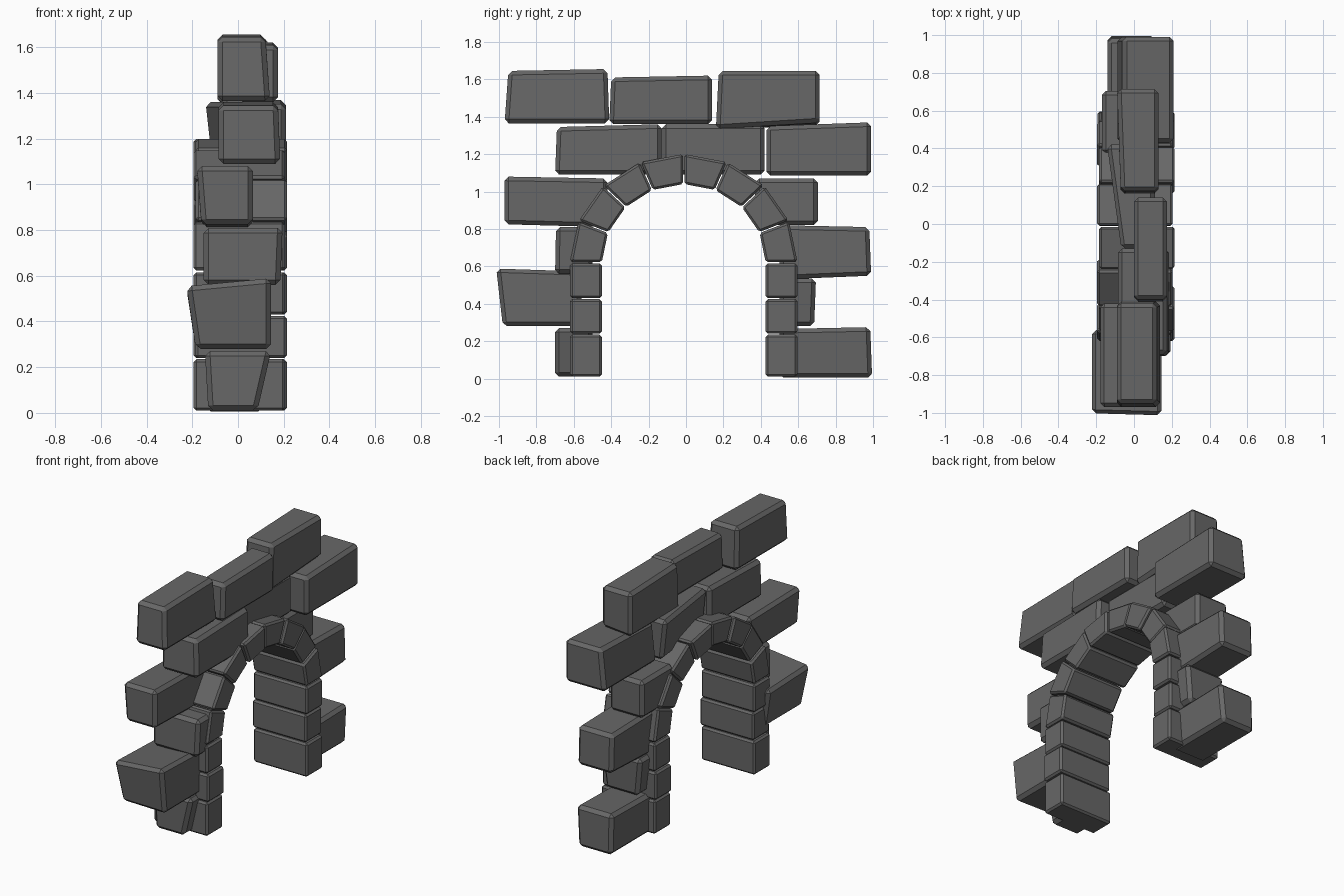
import bpy
import bmesh
from math import cos, sin, pi
from mathutils import Vector

cube = bpy.data.objects.get("Cube")
if cube:
    bpy.data.objects.remove(cube)

# One stone colour for everything
stone = bpy.data.materials.new("dark_grey_stone")
stone.use_nodes = True
colour = (0.135, 0.135, 0.135, 1)
stone.diffuse_color = colour
shader = stone.node_tree.nodes["Principled BSDF"]
shader.inputs["Base Color"].default_value = colour
shader.inputs["Roughness"].default_value = 0.9


def chiselled_block(name, corners, bevel):
    """Eight corners become a solid block with chamfered edges."""
    bm = bmesh.new()
    for corner in corners:
        bm.verts.new(corner)
    bmesh.ops.convex_hull(bm, input=bm.verts)
    bmesh.ops.dissolve_limit(bm, angle_limit=0.12, verts=bm.verts, edges=bm.edges)
    bmesh.ops.bevel(bm, geom=bm.edges[:], offset=bevel, segments=1,
                    affect='EDGES', clamp_overlap=True)
    bmesh.ops.recalc_face_normals(bm, faces=bm.faces)
    mesh = bpy.data.meshes.new(name)
    bm.to_mesh(mesh)
    bm.free()
    mesh.materials.append(stone)
    obj = bpy.data.objects.new(name, mesh)
    bpy.context.collection.objects.link(obj)
    return obj


def brick(name, x, y, z, shifts=None, bevel=0.022):
    """A wall brick; shifts moves the corners matching words such as 'front top'."""
    corners = []
    for side, px in zip(("right", "left"), x):
        for end, py in zip(("front", "back"), y):
            for level, pz in zip(("low", "top"), z):
                point = Vector((px, py, pz))
                for words, offset in (shifts or {}).items():
                    if set(words.split()) <= {side, end, level}:
                        point += Vector(offset)
                corners.append(point)
    chiselled_block(name, corners, bevel)


# Arch ring and its two pillars
MIDDLE, SPRING = -0.012, 0.62
OUTER, INNER = (0.608, 0.58), (0.438, 0.42)
DEPTH = (-0.19, 0.21)
STONES = 8


def ring_point(radii, angle):
    return MIDDLE + radii[0] * cos(angle), SPRING + radii[1] * sin(angle)


gap = 0.006
for i in range(STONES):
    start, end = pi * i / STONES + gap, pi * (i + 1) / STONES - gap
    section = [ring_point(r, a) for r in (OUTER, INNER) for a in (start, end)]
    wobble = 0.005 * (-1) ** i
    chiselled_block(f"arch_stone_{i + 1}",
                    [(x + wobble, y, z) for x in DEPTH for y, z in section], 0.012)

courses = [(0.01, 0.235), (0.24, 0.425), (0.43, 0.615)]
for label, sign in (("front", -1), ("back", 1)):
    edges = sorted(MIDDLE + sign * r[0] for r in (OUTER, INNER))
    for i, height in enumerate(courses):
        wobble = 0.004 * sign * (-1) ** i
        brick(f"{label}_pillar_stone_{i + 1}", [x + wobble for x in DEPTH],
              edges, height, bevel=0.012)

# Top course
brick("top_course_front_brick", (-0.09, 0.12), (-0.97, -0.41), (1.365, 1.655),
      {"front top": (0, 0.02, -0.01), "back top": (0, -0.01, 0),
       "left low": (0.02, 0, 0)})
brick("top_course_middle_brick", (0, 0.175), (-0.41, 0.14), (1.36, 1.62),
      {"front top": (0, 0.01, -0.01)})
brick("top_course_back_brick", (-0.09, 0.13), (0.16, 0.715), (1.35, 1.645),
      {"front low": (0, 0, -0.015), "front top": (0, 0.015, 0),
       "right front": (0.02, 0, 0), "back left low": (0, 0, 0.02)})

# Second course
brick("second_course_front_brick", (-0.085, 0.185), (-0.7, -0.13), (1.09, 1.36),
      {"front top": (0, 0.01, -0.015), "left top": (-0.01, 0, 0)})
brick("second_course_middle_brick", (-0.1, 0.11), (-0.13, 0.42), (1.09, 1.36),
      {"right back": (-0.045, 0, 0), "right front": (0.03, 0, 0),
       "right low": (0.03, 0, 0)})
brick("second_course_back_brick", (-0.06, 0.21), (0.43, 0.99), (1.085, 1.37),
      {"front top": (0, 0, -0.02), "right low": (-0.03, 0, 0)})

# Third course
brick("third_course_front_brick", (-0.18, 0.065), (-0.97, -0.42), (0.81, 1.08),
      {"front low": (0, 0, 0.015), "back top": (0, 0, -0.01),
       "right low": (0.02, 0, 0)})
brick("third_course_back_brick", (-0.17, 0.08), (0.37, 0.705), (0.82, 1.07))

# Fourth course
brick("fourth_course_front_brick", (-0.15, 0.195), (-0.7, -0.5), (0.56, 0.81),
      {"front top": (0, 0.005, 0), "left low": (-0.01, 0, 0)})
brick("fourth_course_back_brick", (-0.14, 0.12), (0.5, 0.99), (0.54, 0.82),
      {"front low": (0, 0, -0.01), "back low": (0, 0, 0.01),
       "back top": (0, -0.01, -0.01)})

# Fifth course
brick("fifth_course_front_brick", (-0.185, 0.145), (-0.97, -0.56), (0.28, 0.575),
      {"front top": (0, -0.035, 0.015), "right top": (-0.04, 0, -0.035),
       "left front": (0, -0.01, 0)})
brick("fifth_course_back_brick", (-0.15, 0.15), (0.5, 0.695), (0.28, 0.535),
      {"back low": (0, -0.01, 0), "right low": (0.03, 0, 0),
       "left low": (-0.03, 0, 0)})

# Bottom course
brick("bottom_course_front_brick", (-0.13, 0.085), (-0.7, -0.5), (0.01, 0.27),
      {"left top": (0.06, 0, 0), "right top": (-0.015, 0, 0)})
brick("bottom_course_back_brick", (-0.14, 0.11), (0.5, 0.995), (0.005, 0.275),
      {"back top": (0, -0.01, 0), "front top": (0, 0, -0.01),
       "left top": (0.02, 0, 0)})
